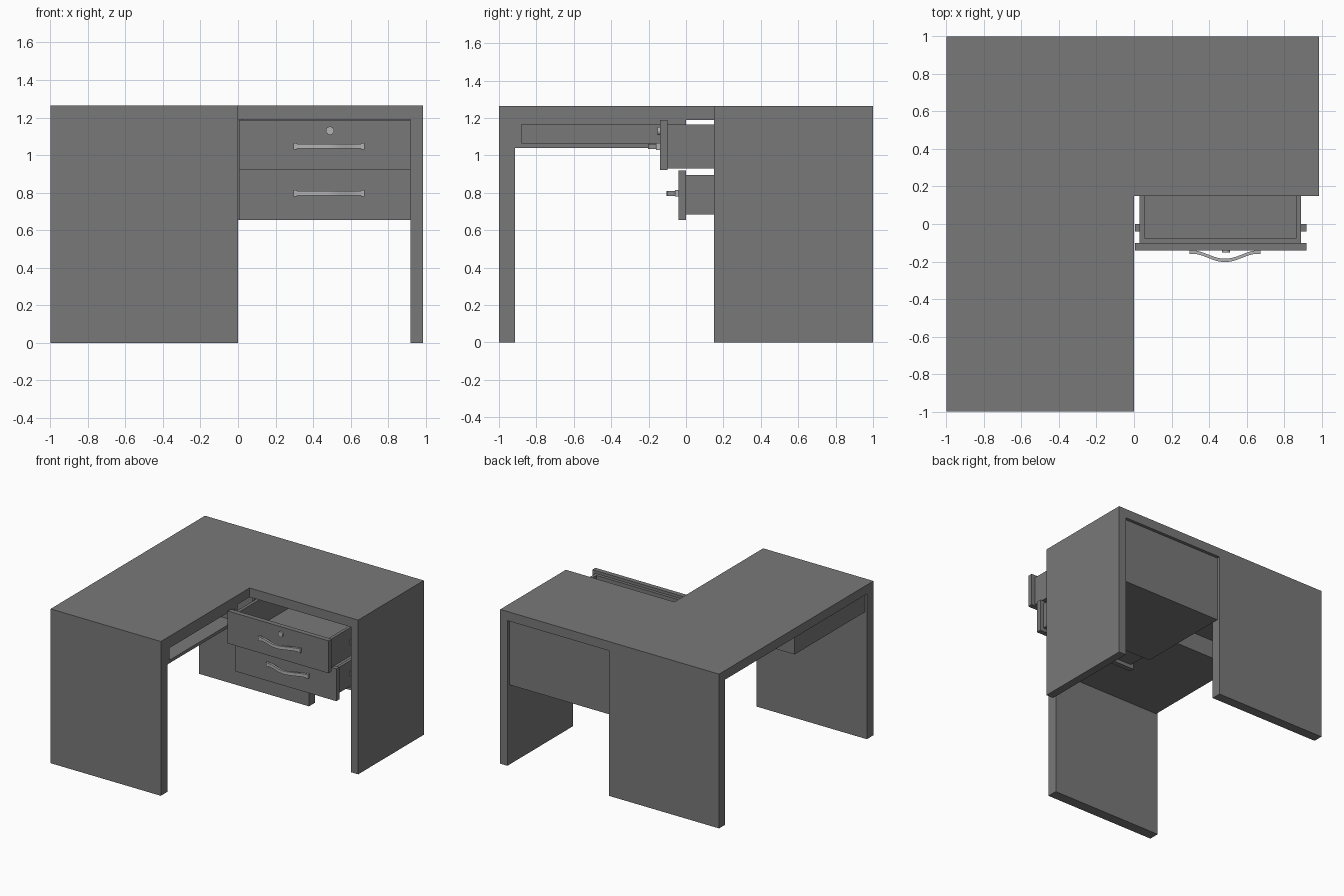
import bpy, bmesh, math
from mathutils import Vector

cube = bpy.data.objects.get("Cube")
if cube:
    bpy.data.objects.remove(cube, do_unlink=True)


def material(name, rgb, rough):
    m = bpy.data.materials.new(name)
    m.use_nodes = True
    m.diffuse_color = (*rgb, 1)
    bsdf = m.node_tree.nodes["Principled BSDF"]
    bsdf.inputs["Base Color"].default_value = (*rgb, 1)
    bsdf.inputs["Roughness"].default_value = rough
    return m


GREY = material("desk grey", (0.19, 0.19, 0.19), 0.6)
METAL = material("handle silver", (0.45, 0.45, 0.45), 0.4)


def make(name, bm, mat):
    bmesh.ops.recalc_face_normals(bm, faces=bm.faces)
    mesh = bpy.data.meshes.new(name)
    bm.to_mesh(mesh)
    bm.free()
    mesh.materials.append(mat)
    ob = bpy.data.objects.new(name, mesh)
    bpy.context.scene.collection.objects.link(ob)
    return ob


def add_box(bm, x0, x1, y0, y1, z0, z1):
    lo, hi = Vector((x0, y0, z0)), Vector((x1, y1, z1))
    verts = bmesh.ops.create_cube(bm, size=1)["verts"]
    for v in verts:
        v.co = Vector([(l + h) / 2 + c * (h - l) for l, h, c in zip(lo, hi, v.co)])


def boards(name, boxes, mat=GREY):
    bm = bmesh.new()
    for b in boxes:
        add_box(bm, *b)
    return make(name, bm, mat)


TOP, UNDER = 1.265, 1.19     # worktop heights
WING = 0.15                  # front edge of the right wing
RIGHT = 0.985                # outer right side
LEG_IN = 0.92                # inner face of the right leg

# Worktops and full-height leg panels
boards("long_worktop", [(-1, 0, -0.915, 0.92, UNDER, TOP)])
boards("side_worktop", [(0, LEG_IN, WING, 1, UNDER, TOP)])
boards("front_leg_panel", [(-1, 0, -1, -0.915, 0, TOP)])
boards("back_leg_panel", [(-1, 0, 0.92, 1, 0, TOP)])
boards("right_leg_panel", [(LEG_IN, RIGHT, WING, 1, 0, TOP)])

# Drawer cabinet: back, left side and floor
boards("cabinet_back", [(0, LEG_IN, 0.95, 0.975, 0.655, UNDER)])
boards("cabinet_side", [(0, 0.025, 0.18, 0.95, 0.655, UNDER)])
boards("cabinet_floor", [(0.025, LEG_IN, 0.18, 0.95, 0.655, 0.675)])

# Shallow open compartment under the long worktop, facing the sitter
X0, X1, Y0, Y1, Z0 = -0.985, -0.005, -0.915, 0.0, 1.04
boards("under_desk_compartment", [
    (X0, X1, Y0, Y1, Z0, Z0 + 0.025),
    (X0, X1, Y0, Y1, UNDER - 0.025, UNDER),
    (X0, X1, Y0, Y0 + 0.035, Z0 + 0.025, UNDER - 0.025),
    (X0, X1, Y1 - 0.035, Y1, Z0 + 0.025, UNDER - 0.025),
    (X0, X0 + 0.025, Y0 + 0.035, Y1 - 0.035, Z0 + 0.025, UNDER - 0.025),
])


def bow_handle(name, y_front, zc):
    """Flat bar bowed outwards, with a small foot at each end."""
    bm = bmesh.new()
    steps, half, xc = 24, 0.18, 0.485
    rings = []
    for i in range(steps + 1):
        t = -1 + 2 * i / steps
        y = y_front - 0.045 * (0.5 + 0.5 * math.cos(math.pi * t))
        x = xc + half * t
        rings.append([bm.verts.new((x, y + dy, zc + dz)) for dy, dz in
                      ((0, -0.013), (-0.018, -0.013), (-0.018, 0.013), (0, 0.013))])
    for a, b in zip(rings, rings[1:]):
        for k in range(4):
            n = (k + 1) % 4
            bm.faces.new((a[k], a[n], b[n], b[k]))
    bm.faces.new(rings[0])
    bm.faces.new(rings[-1])
    for s in (-1, 1):
        x = xc + s * half
        add_box(bm, x - 0.01, x + 0.01, y_front - 0.02, y_front, zc - 0.018, zc + 0.018)
    ob = make(name, bm, METAL)
    bpy.ops.object.select_all(action="DESELECT")
    ob.select_set(True)
    bpy.context.view_layer.objects.active = ob
    bpy.ops.object.shade_smooth_by_angle(angle=math.radians(30))


def drawer(name, y, z0, z1, b0, b1, handle_z):
    """Front panel at y, open tray from b0 to b1, slides and handle."""
    boards(name + "_front", [(0.005, LEG_IN, y, y + 0.04, z0, z1)])
    xa, xb, ya, yb, w = 0.03, 0.89, y + 0.04, y + 0.84, 0.025
    boards(name + "_tray", [
        (xa, xb, ya, yb, b0, b0 + 0.02),
        (xa, xa + w, ya, yb, b0 + 0.02, b1),
        (xb - w, xb, ya, yb, b0 + 0.02, b1),
        (xa + w, xb - w, ya, ya + w, b0 + 0.02, b1),
        (xa + w, xb - w, yb - w, yb, b0 + 0.02, b1),
    ])
    zm = (b0 + b1) / 2
    boards(name + "_slide", [(xb, LEG_IN, 0.18, yb, zm - 0.02, zm + 0.02)])
    bow_handle(name + "_handle", y, handle_z)


drawer("top_drawer", -0.14, 0.922, UNDER - 0.002, 0.93, 1.165, 1.047)
drawer("bottom_drawer", -0.04, 0.655, 0.92, 0.685, 0.895, 0.797)

# Round lock on the top drawer
bm = bmesh.new()
bmesh.ops.create_cone(bm, cap_ends=True, segments=24, radius1=0.022, radius2=0.022, depth=0.015)
for v in bm.verts:
    v.co = Vector((0.49 + v.co.x, -0.1455 + v.co.z, 1.13 + v.co.y))
make("drawer_lock", bm, METAL)
